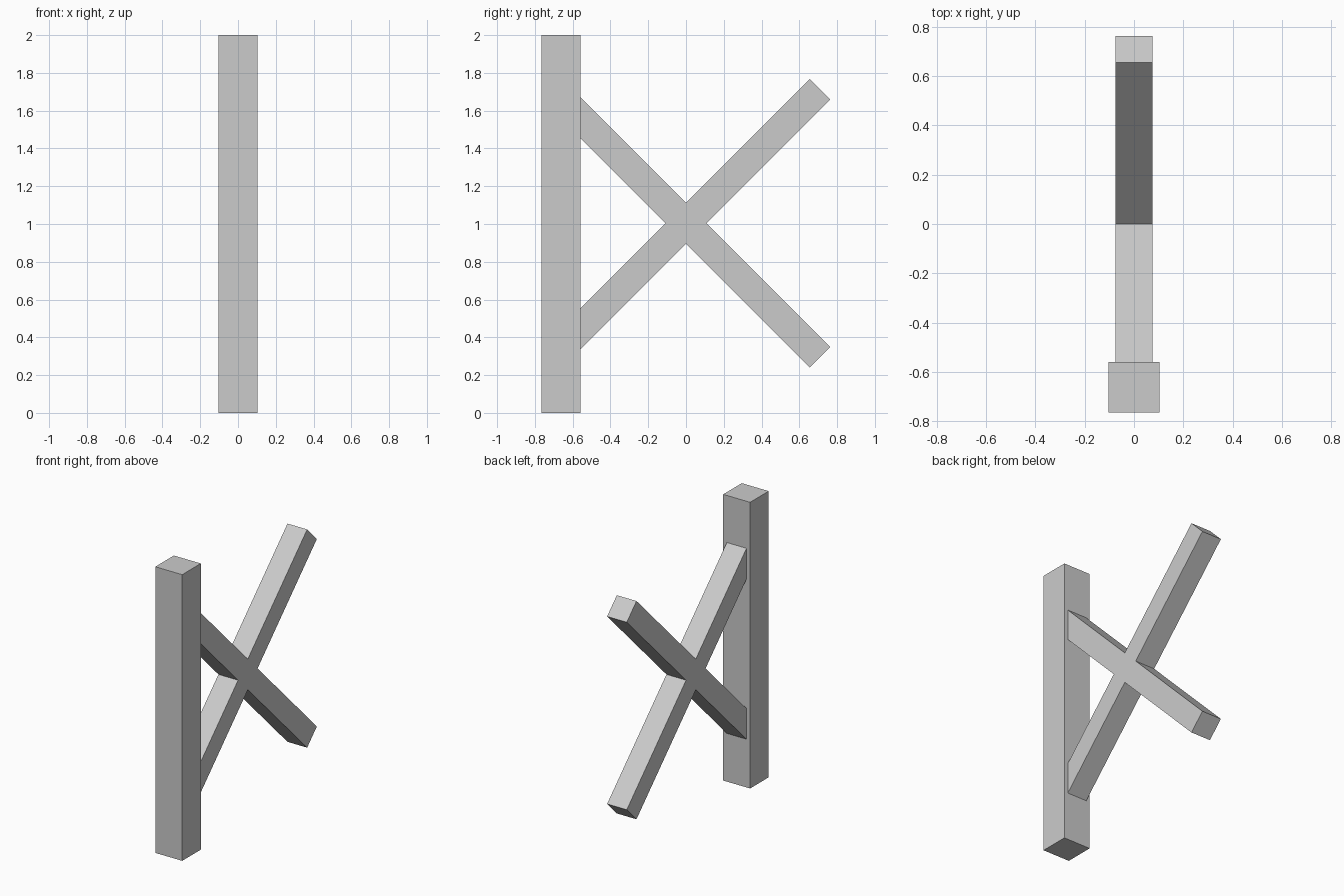
import bpy
from math import radians

if "Cube" in bpy.data.objects:
    bpy.data.objects.remove(bpy.data.objects["Cube"])


def beam(name, size, location, tilt=0.0):
    """Square-edged timber, tilted about the x axis."""
    bpy.ops.mesh.primitive_cube_add(size=1, location=location)
    obj = bpy.context.object
    obj.name = name
    obj.scale = size
    bpy.ops.object.transform_apply(location=False, rotation=False, scale=True)
    obj.rotation_euler.x = radians(tilt)
    return obj


# Upright post at the front
beam("post", (0.208, 0.205, 2.0), (0, -0.662, 1.0))

# Two crossed braces whose front ends are let into the post
for name, tilt in (("rising_brace", 45), ("falling_brace", -45)):
    beam(name, (0.152, 2.005, 0.152), (0, 0, 1.004), tilt)
